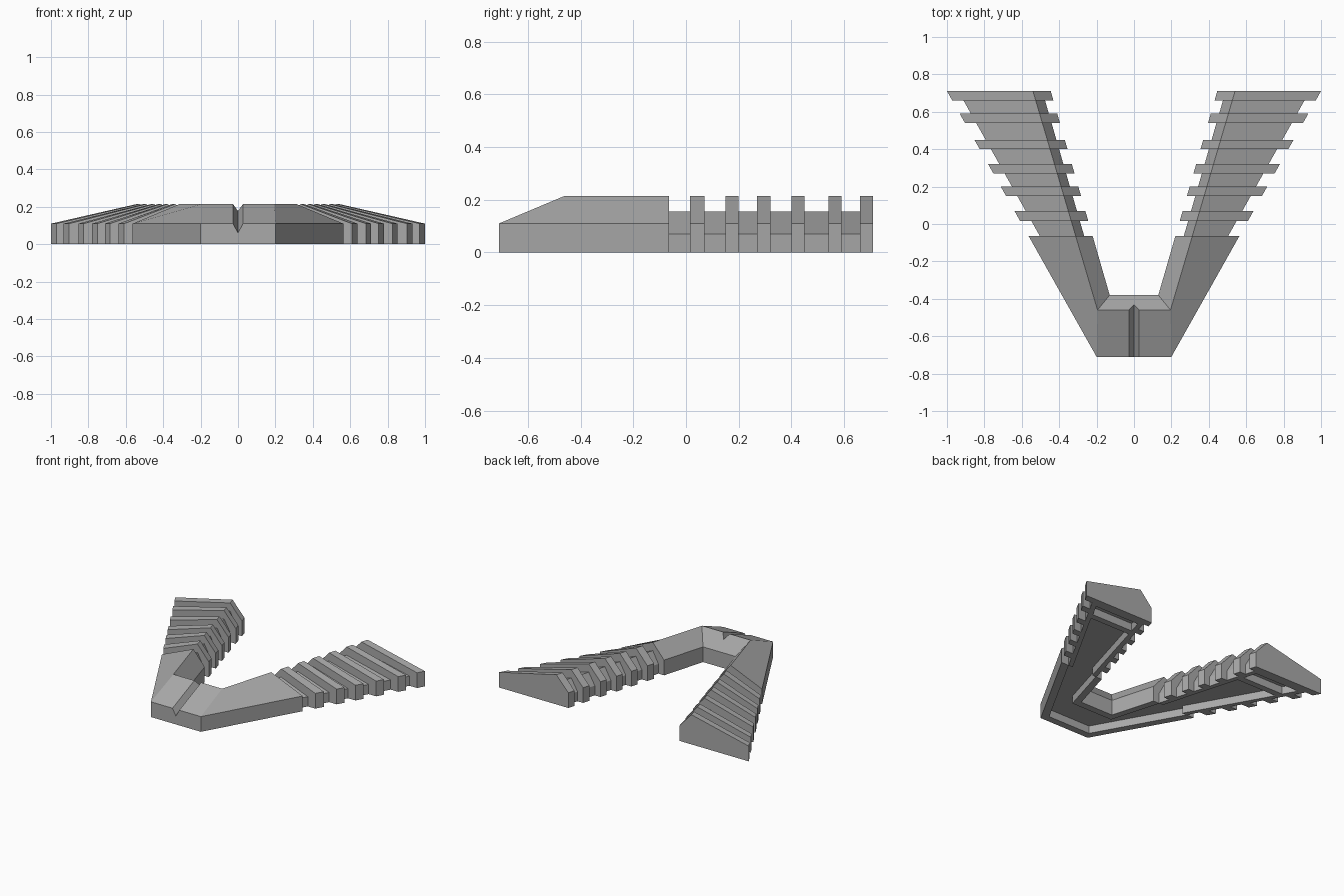
import bpy, bmesh, math

cube = bpy.data.objects.get("Cube")
if cube:
    bpy.data.objects.remove(cube, do_unlink=True)

grey = bpy.data.materials.new("plain_grey")
grey.use_nodes = True
colour = (0.4, 0.4, 0.4, 1)
grey.diffuse_color = colour
grey.node_tree.nodes["Principled BSDF"].inputs["Base Color"].default_value = colour

FRONT, BACK, BODY_END = -0.71, 0.71, -0.065
EDGE_Z, RIDGE_Z = 0.11, 0.215
RIBS = [(0.015, 0.07), (0.15, 0.20), (0.27, 0.32), (0.40, 0.45), (0.54, 0.59), (0.66, BACK)]


def outer(y):
    return 0.2 + 0.563 * (y - FRONT)


def ridge(y):
    return 0.195 + 0.295 * (y + 0.46)


def inner(y):
    return 0.13 + 0.289 * (y + 0.38)


def loft(name, sections):
    """Bridge equal-length closed sections and cap both ends."""
    bm = bmesh.new()
    rings = [[bm.verts.new(p) for p in s] for s in sections]
    for a, b in zip(rings, rings[1:]):
        for i in range(len(a)):
            j = (i + 1) % len(a)
            bm.faces.new((a[i], a[j], b[j], b[i]))
    bm.faces.new(rings[0])
    bm.faces.new(rings[-1])
    bmesh.ops.recalc_face_normals(bm, faces=bm.faces)
    mesh = bpy.data.meshes.new(name)
    bm.to_mesh(mesh)
    bm.free()
    mesh.materials.append(grey)
    ob = bpy.data.objects.new(name, mesh)
    bpy.context.collection.objects.link(ob)
    return ob


def flip(section):
    return [(-x, y, z) for x, y, z in section]


def both_arms(sections):
    return [flip(s) for s in reversed(sections)] + sections


def full(y):
    """Full-size section of the body and the ribs."""
    return [(outer(y), y, 0), (outer(y), y, EDGE_Z), (ridge(y), y, RIDGE_Z),
            (inner(y), y, EDGE_Z), (inner(y), y, 0)]


def recess(y):
    """Smaller section between the ribs."""
    xo, xi = outer(y) - 0.06, inner(y) + 0.045
    return [(xo, y, 0), (xo, y, 0.07), (ridge(y), y, 0.155), (xi, y, 0.07), (xi, y, 0)]


def hollow(y, cut_out, cut_in, top=0.055):
    xo, xi = outer(y) - cut_out, inner(y) + cut_in
    return [(xo, y, -0.1), (xo, y, top), (xi, y, top), (xi, y, -0.1)]


# V-shaped body with ribbed arms
corner = [(0.2, FRONT, 0), (0.2, FRONT, EDGE_Z), (0.195, -0.46, RIDGE_Z),
          (0.13, -0.38, EDGE_Z), (0.13, -0.38, 0)]
sections = [corner, full(BODY_END), recess(BODY_END)]
for start, end in RIBS:
    sections += [recess(start), full(start), full(end)]
    if end < BACK:
        sections.append(recess(end))
body = loft("ribbed_v_body", both_arms(sections))

# Hollow underside
corner = [(0.17, -0.66, -0.1), (0.17, -0.66, 0.055), (0.165, -0.43, 0.055), (0.165, -0.43, -0.1)]
cavity = [corner, hollow(BODY_END, 0.06, 0.05), hollow(BODY_END, 0.095, 0.08), hollow(0.50, 0.095, 0.08)]
cutters = [loft("underside_cutter", both_arms(cavity))]

# Pockets behind the cross bars
pocket = [hollow(0.545, 0.1, 0.08), hollow(0.64, 0.1, 0.08)]
cutters.append(loft("left_pocket_cutter", pocket))
cutters.append(loft("right_pocket_cutter", [flip(s) for s in pocket]))

# Sloping sight groove in the nose
slope = (RIDGE_Z - EDGE_Z) / 0.25
groove = []
for y in (-0.8, -0.3):
    z = EDGE_Z + slope * (y - FRONT)
    groove.append([(0, y, z - 0.05), (0.027, y, z), (0.027, y, z + 0.2),
                   (-0.027, y, z + 0.2), (-0.027, y, z)])
cutters.append(loft("groove_cutter", groove))

bpy.ops.object.select_all(action="DESELECT")
bpy.context.view_layer.objects.active = body
body.select_set(True)
for cutter in cutters:
    cutter.hide_render = True
    mod = body.modifiers.new("cut", "BOOLEAN")
    mod.operation = "DIFFERENCE"
    mod.solver = "EXACT"
    mod.object = cutter
    bpy.ops.object.modifier_apply(modifier=mod.name)
    bpy.data.objects.remove(cutter, do_unlink=True)
bpy.ops.object.shade_smooth_by_angle(angle=math.radians(20))
